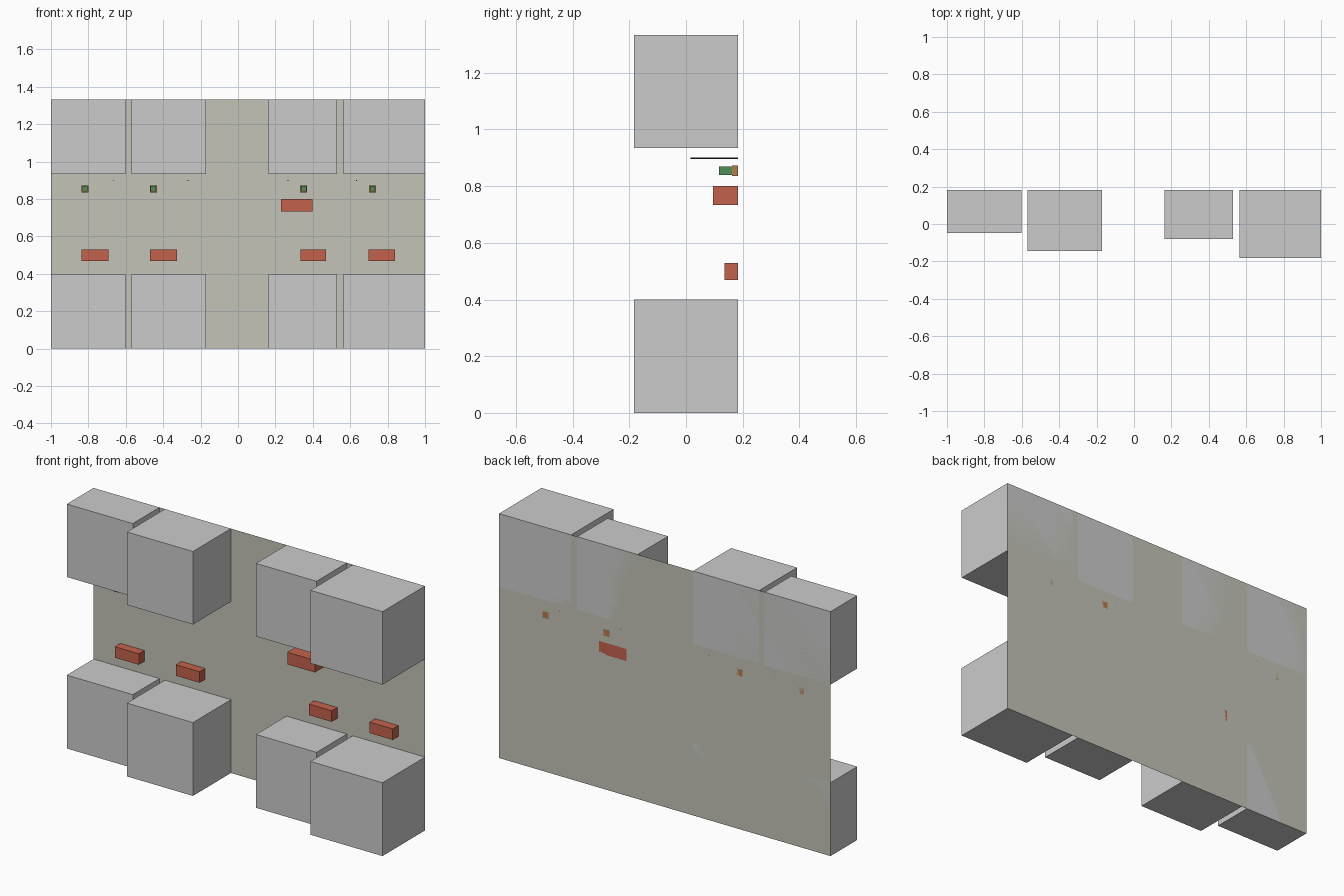
import bpy, math

if "Cube" in bpy.data.objects:
    bpy.data.objects.remove(bpy.data.objects["Cube"])

BACK, TOP = 0.183, 1.333


def material(name, rgb):
    m = bpy.data.materials.new(name)
    m.diffuse_color = (*rgb, 1)
    m.use_nodes = True
    m.node_tree.nodes["Principled BSDF"].inputs["Base Color"].default_value = m.diffuse_color
    return m


def box(name, x, y, z, mat=None):
    """Box from (min, max) ranges on each axis."""
    bpy.ops.mesh.primitive_cube_add(size=1, location=[sum(r) / 2 for r in (x, y, z)])
    ob = bpy.context.object
    ob.name = name
    ob.scale = [r[1] - r[0] for r in (x, y, z)]
    bpy.ops.object.transform_apply(location=False, rotation=False, scale=True)
    if mat:
        ob.data.materials.append(mat)
    return ob


beige = material("wall_beige", (0.55, 0.55, 0.48))
red = material("brick_red", (0.55, 0.12, 0.07))
green = material("green", (0.08, 0.27, 0.10))
brown = material("brown", (0.45, 0.20, 0.07))
dark = material("dark", (0.03, 0.06, 0.05))

# Thin back wall
bpy.ops.mesh.primitive_plane_add(size=1, location=(0, BACK, TOP / 2),
                                 rotation=(math.pi / 2, 0, 0))
wall = bpy.context.object
wall.name = "back_wall"
wall.scale = (2, TOP, 1)
bpy.ops.object.transform_apply(location=False, rotation=True, scale=True)
wall.data.materials.append(beige)

# Each column: block x range, block front y, red box x range, socket x, rod x
columns = [
    ((-1.0, -0.602), -0.047, (-0.837, -0.693), -0.818, -0.667),
    ((-0.569, -0.171), -0.144, (-0.470, -0.326), -0.452, -0.267),
    ((0.164, 0.529), -0.079, (0.333, 0.471), 0.351, 0.267),
    ((0.565, 1.0), -BACK, (0.699, 0.839), 0.719, 0.634),
]
for i, (bx, front, rx, sx, px) in enumerate(columns, 1):
    # Lower and upper blocks
    box(f"lower_block_{i}", bx, (front, BACK), (0, 0.40))
    box(f"upper_block_{i}", bx, (front, BACK), (0.935, TOP))
    # Low red box on the wall
    box(f"red_box_{i}", rx, (0.135, BACK), (0.469, 0.529), red)
    # Socket plate with green plug
    box(f"socket_plate_{i}", (sx - .0185, sx + .0185), (0.162, BACK), (0.836, 0.873), brown)
    box(f"green_plug_{i}", (sx - .0145, sx + .0145), (0.116, 0.162), (0.84, 0.869), green)
    # Thin rod sticking out of the wall
    bpy.ops.mesh.primitive_cylinder_add(vertices=12, radius=0.0025, depth=BACK - 0.016,
                                        location=(px, (BACK + 0.016) / 2, 0.899),
                                        rotation=(math.pi / 2, 0, 0))
    rod = bpy.context.object
    rod.name = f"wall_rod_{i}"
    rod.data.materials.append(dark)
    bpy.ops.object.shade_smooth_by_angle()

# Larger red box higher up
box("large_red_box", (0.231, 0.398), (0.095, BACK), (0.734, 0.80), red)
